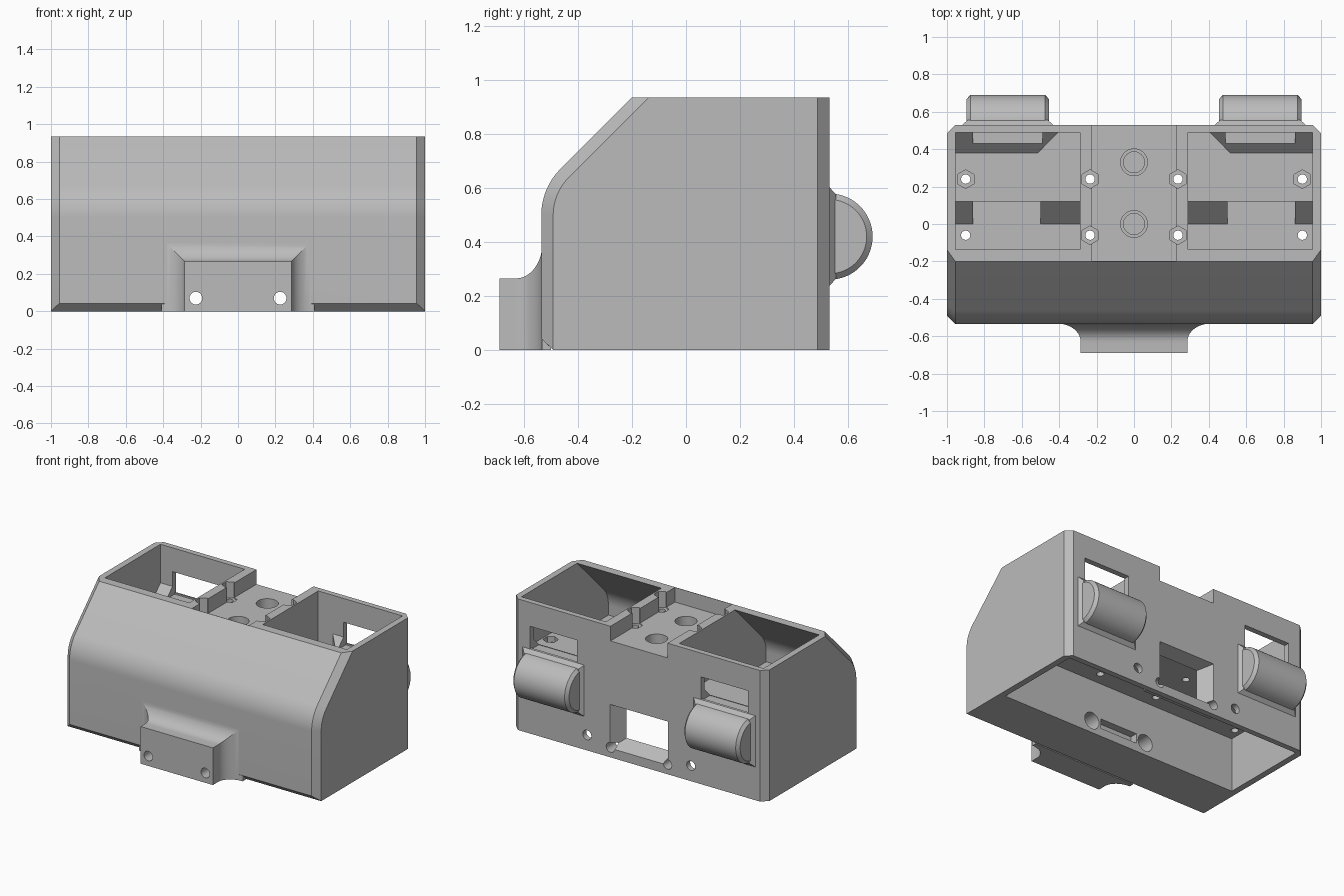
import bpy, bmesh, math
from mathutils import Vector

cube = bpy.data.objects.get("Cube")
if cube:
    bpy.data.objects.remove(cube, do_unlink=True)

grey = bpy.data.materials.new("plain_grey")
grey.use_nodes = True
grey.diffuse_color = (0.5, 0.5, 0.5, 1)
grey.node_tree.nodes["Principled BSDF"].inputs["Base Color"].default_value = (0.5, 0.5, 0.5, 1)


def loft(name, rings):
    """Solid through a list of equal-length closed rings, capped at both ends."""
    bm = bmesh.new()
    loops = [[bm.verts.new(p) for p in ring] for ring in rings]
    n = len(loops[0])
    for a, b in zip(loops, loops[1:]):
        for i in range(n):
            j = (i + 1) % n
            bm.faces.new((a[i], a[j], b[j], b[i]))
    bm.faces.new(loops[0])
    bm.faces.new(loops[-1])
    bmesh.ops.recalc_face_normals(bm, faces=bm.faces)
    mesh = bpy.data.meshes.new(name)
    bm.to_mesh(mesh)
    bm.free()
    mesh.materials.append(grey)
    ob = bpy.data.objects.new(name, mesh)
    bpy.context.collection.objects.link(ob)
    return ob


def across(name, profile, x0, x1):
    """Extrude a (y, z) profile along x."""
    return loft(name, [[(x, y, z) for y, z in profile] for x in (x0, x1)])


def upward(name, outline, z0, z1):
    """Extrude an (x, y) outline along z."""
    return loft(name, [[(x, y, z) for x, y in outline] for z in (z0, z1)])


def box(name, x0, x1, y0, y1, z0, z1):
    return across(name, [(y0, z0), (y1, z0), (y1, z1), (y0, z1)], x0, x1)


def circle(cx, cy, r, n=24):
    return [(cx + r * math.cos(math.tau * i / n), cy + r * math.sin(math.tau * i / n)) for i in range(n)]


def hole_y(name, x, z, r, y0, y1):
    return loft(name, [[(a, y, b) for a, b in circle(x, z, r)] for y in (y0, y1)])


def cut(targets, cutter):
    """Subtract a cutter from every target and discard it."""
    cutter.hide_render = True
    for ob in targets:
        mod = ob.modifiers.new("cut", 'BOOLEAN')
        mod.operation = 'DIFFERENCE'
        mod.solver = 'EXACT'
        mod.object = cutter
        bpy.context.view_layer.objects.active = ob
        bpy.ops.object.modifier_apply(modifier=mod.name)
    bpy.data.objects.remove(cutter, do_unlink=True)


def front_curve(d):
    """Front wall from its upright part over the arc to the top edge, inset by d."""
    r = 0.24 - d
    arc = [(-0.295 - r * math.cos(math.radians(a)), 0.5 + r * math.sin(math.radians(a)))
           for a in range(0, 46, 5)]
    return arc + [(-0.2 + d * math.sqrt(2), 0.935)]


def shell(d):
    low = 0.042 * (1 - d / 0.046)
    return [(-0.49, 0), (-0.535 + d, low)] + front_curve(d) + [(0.53 - d, 0.935), (0.53 - d, 0)]


# Housing with chamfered ends
stations = ((-1, 0.044), (-0.955, 0), (0.955, 0), (1, 0.044))
housing = loft("housing", [[(x, y, z) for y, z in shell(d)] for x, d in stations])

# Front tongue, flaring into the housing
rings = []
steps = [(-0.69, 0)] + [(-0.63 + 0.098 * math.sin(t), 0.125 * (1 - math.cos(t)))
                        for t in [math.pi / 2 * i / 10 for i in range(11)]] + [(-0.5, 0.125)]
for y, d in steps:
    w, h = 0.285 + d, 0.265 + d
    rings.append([(-w, y, 0), (w, y, 0), (w, y, h), (-w, y, h)])
tongue = loft("front_tongue", rings)

# Open underside and central top recess
cut([housing], box("cavity", -0.955, 0.955, -0.155, 0.49, -0.1, 0.39))
cut([housing], box("recess", -0.225, 0.225, -0.197, 0.6, 0.83, 1))

# Tapered frame of the rear window
frame = box("rear_window_frame", -0.28, 0.28, 0.43, 0.5, 0.03, 0.4)


def window_ring(y, w, z0, z1):
    return [(-w, y, z0), (w, y, z0), (w, y, z1), (-w, y, z1)]


cut([housing, frame], loft("window", [window_ring(0.56, 0.245, 0.05, 0.42 - 0.035),
                                      window_ring(0.4, 0.15, 0.13, 0.34)]))

# Pockets, stepped floors and rear openings on both sides
pocket = [(-0.49, 0.43)] + front_curve(0.045) + [
    (-0.137, 1), (0.49, 1), (0.49, 0.66), (0.38, 0.55), (0.12, 0.55), (0, 0.43)]
for s in (-1, 1):
    cut([housing], across("pocket", pocket, s * 0.29, s * 0.955))
    cut([housing], upward("ramp_end", [(s * x, y) for x, y in (
        (0.29, 0.375), (0.52, 0.375), (0.405, 0.49), (0.29, 0.49))], 0.55, 0.75))
    cut([housing], box("opening", s * 0.49, s * 0.86, 0.43, 0.6, 0.595, 0.765))
    cut([housing], box("channel", s * 0.5, s * 0.86, -0.02, 0.12, 0.43, 0.6))

    # Vertical screw holes with hexagonal nut seats
    for x in (0.235, 0.9):
        for y in (-0.06, 0.24):
            cut([housing], upward("screw_hole", circle(s * x, y, 0.025, 16), 0.3, 1))
            if x < 0.5 or y > 0:
                seat = 0.82 if x < 0.5 else 0.51
                hexagon = [(b + s * x, a + y) for a, b in circle(0, 0, 0.05, 6)]
                cut([housing], upward("nut_seat", hexagon, seat, 1))

    # Horizontal screw holes
    cut([housing, tongue, frame], hole_y("long_hole", s * 0.225, 0.07, 0.034, -0.8, 0.7))
    cut([housing], hole_y("bore", s * 0.225, 0.09, 0.06, -0.36, 0.1))
    cut([housing], hole_y("side_hole", s * 0.41, 0.11, 0.034, 0.4, 0.7))

# Slot in the inner front wall and stepped bores in the recess
cut([housing], box("slot", -0.15, 0.15, -0.21, 0, 0.06, 0.13))
for y in (0, 0.33):
    cut([housing], upward("wide_bore", circle(0, y, 0.072, 32), 0.72, 1))
    cut([housing], upward("narrow_bore", circle(0, y, 0.056, 32), 0.45, 0.8))


# Rear half-round drums with chamfered ends and a flared foot
def half_round(r, y0):
    pts = [(y0 + r * math.cos(math.radians(a)), 0.42 + r * math.sin(math.radians(a)))
           for a in range(-90, 91, 6)]
    return [(0.5, 0.42 - r)] + pts + [(0.5, 0.42 + r)]


drums = []
for s, side in ((-1, "right"), (1, "left")):
    ends = ((0.455, 0.137), (0.475, 0.159), (0.875, 0.159), (0.895, 0.137))
    drums.append(loft(side + "_drum", [[(s * x, y, z) for y, z in half_round(r, 0.531)]
                                       for x, r in ends]))
    foot = []
    for y, g in ((0.515, 0.03), (0.53, 0.028), (0.555, 0)):
        x0, x1, z0, z1 = 0.46 - g, 0.89 + g, 0.265 - g, 0.575 + g
        foot.append([(s * x0, y, z0), (s * x1, y, z0), (s * x1, y, z1), (s * x0, y, z1)])
    loft(side + "_drum_foot", foot)

# Smooth curved surfaces, keeping edges sharp
for ob in [housing, tongue] + drums:
    bpy.ops.object.select_all(action='DESELECT')
    ob.select_set(True)
    bpy.context.view_layer.objects.active = ob
    bpy.ops.object.shade_smooth_by_angle(angle=math.radians(25))
